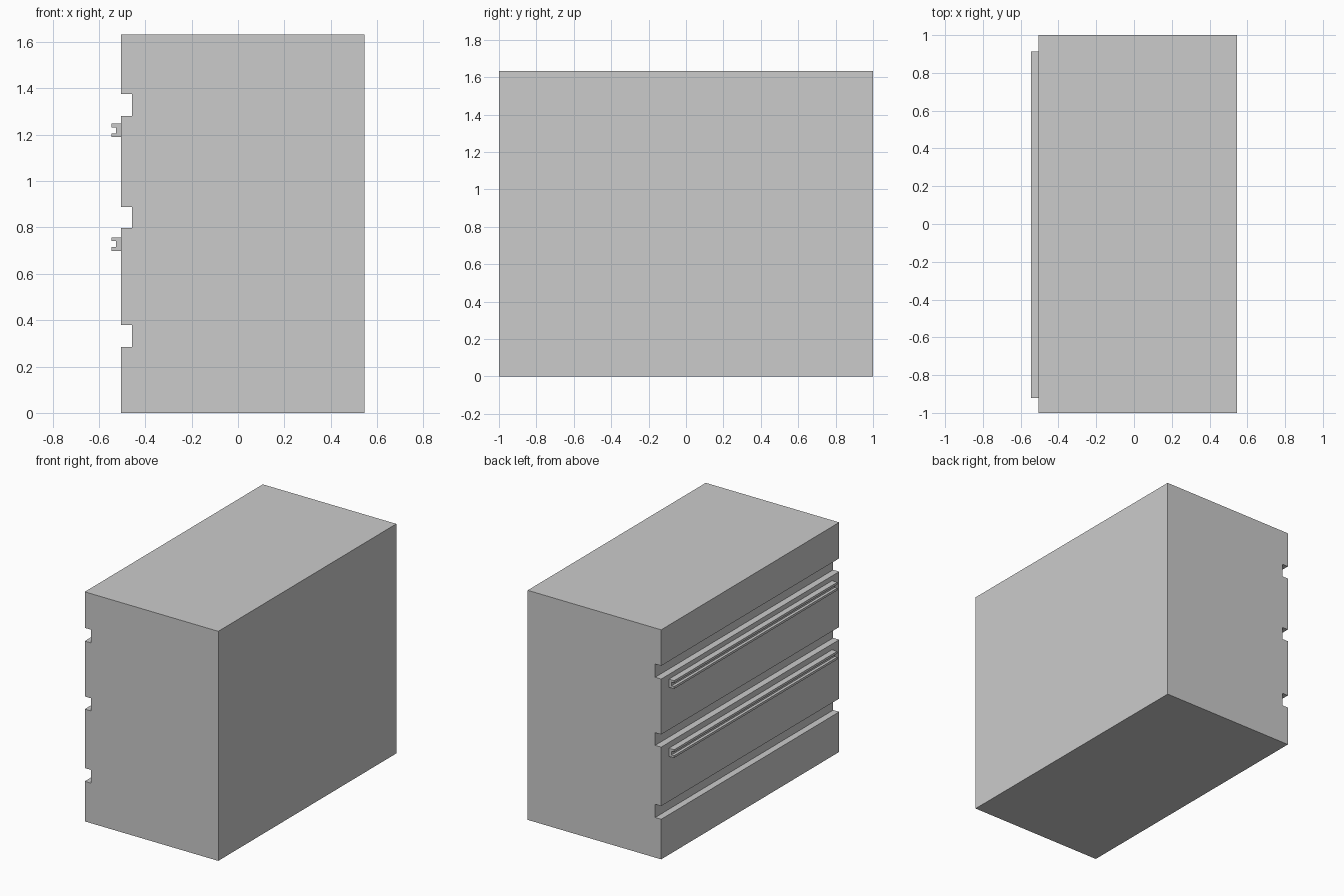
import bpy
import bmesh

if "Cube" in bpy.data.objects:
    bpy.data.objects.remove(bpy.data.objects["Cube"])


def extrude_profile(name, points, y0, y1):
    """Extrude an (x, z) outline along y."""
    bm = bmesh.new()
    face = bm.faces.new([bm.verts.new((x, y0, z)) for x, z in points])
    result = bmesh.ops.extrude_face_region(bm, geom=[face])
    moved = [g for g in result["geom"] if isinstance(g, bmesh.types.BMVert)]
    bmesh.ops.translate(bm, verts=moved, vec=(0, y1 - y0, 0))
    bmesh.ops.recalc_face_normals(bm, faces=bm.faces)
    mesh = bpy.data.meshes.new(name)
    bm.to_mesh(mesh)
    bm.free()
    obj = bpy.data.objects.new(name, mesh)
    bpy.context.collection.objects.link(obj)
    return obj


FACE, BACK, TOP = -0.505, 0.545, 1.632
GROOVE = -0.458
LIP, WEB = -0.546, -0.526

# Cabinet body with finger grooves across the drawer side
outline = [(BACK, TOP), (BACK, 0), (FACE, 0)]
for low, high in [(0.285, 0.379), (0.798, 0.888), (1.282, 1.376)]:
    outline += [(FACE, low), (GROOVE, low), (GROOVE, high), (FACE, high)]
outline.append((FACE, TOP))
extrude_profile("cabinet_body", outline, -1.0, 1.0)

# Channel-shaped label rails below the upper two grooves
for name, z in [("lower_rail", 0.728), ("upper_rail", 1.219)]:
    h, t = 0.029, 0.013
    channel = [(FACE, z - h), (LIP, z - h), (LIP, z - t), (WEB, z - t),
               (WEB, z + t), (LIP, z + t), (LIP, z + h), (FACE, z + h)]
    extrude_profile(name, channel, -0.92, 0.913)
